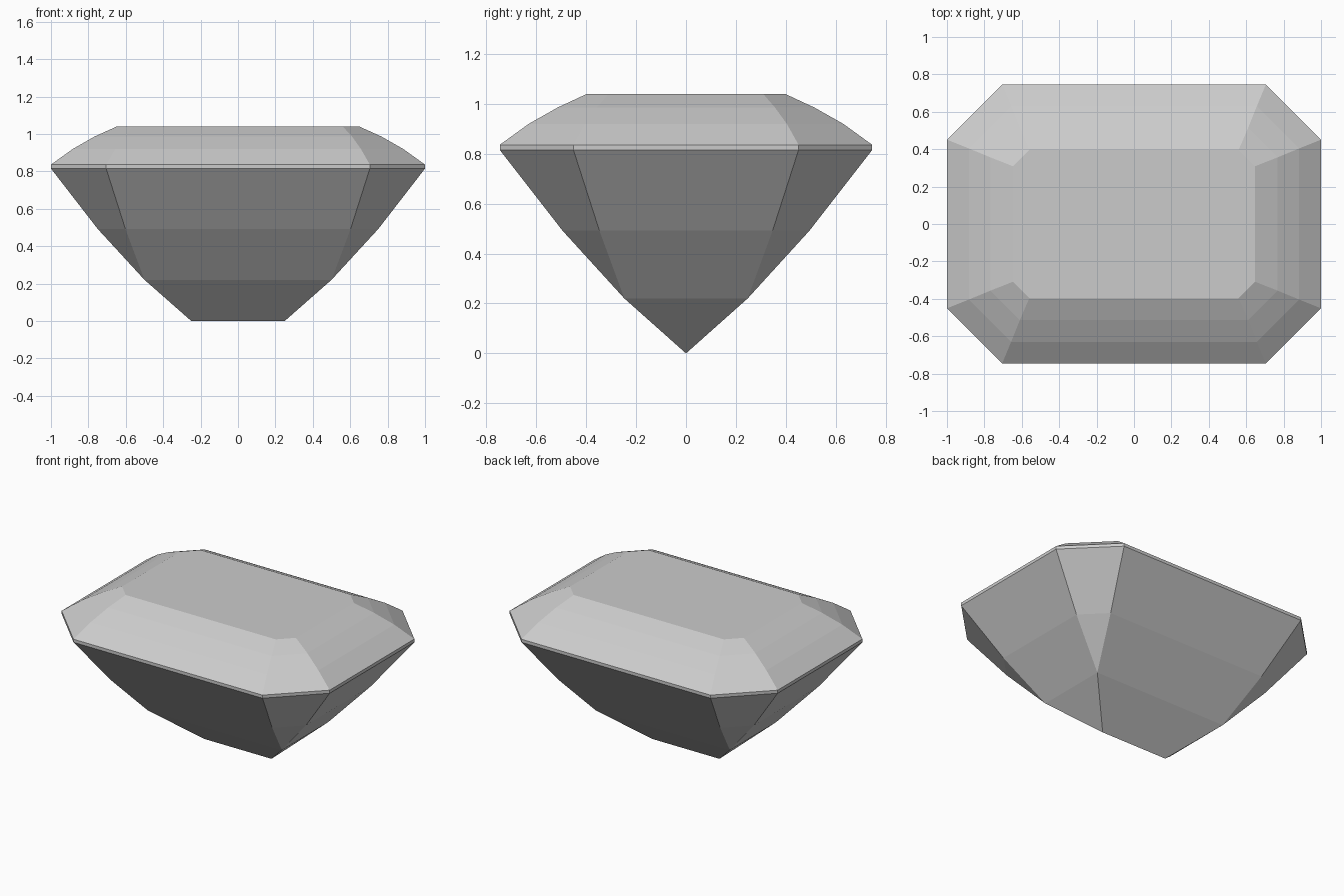
import bpy
import bmesh

if "Cube" in bpy.data.objects:
    bpy.data.objects.remove(bpy.data.objects["Cube"], do_unlink=True)

# One plain grey material
grey = bpy.data.materials.new("light_grey")
grey.use_nodes = True
colour = (0.6, 0.6, 0.6, 1)
grey.diffuse_color = colour
grey.node_tree.nodes["Principled BSDF"].inputs["Base Color"].default_value = colour


def outline(hx, hy, cut):
    """Rectangle with clipped corners, counter-clockwise from above."""
    return [(hx, cut - hy), (hx, hy - cut), (hx - cut, hy), (cut - hx, hy),
            (-hx, hy - cut), (-hx, cut - hy), (cut - hx, -hy), (hx - cut, -hy)]


# Step levels from keel to table: half width, half depth, corner cut, height
levels = [
    (0.25, 0, 0, 0),
    (0.5, 0.247, 0, 0.22),
    (0.75, 0.495, 0.148, 0.492),
    (1, 0.746, 0.295, 0.815),
    (1, 0.746, 0.295, 0.836),
    (0.883, 0.63, 0.226, 0.92),
    (0.767, 0.513, 0.157, 0.986),
    (0.648, 0.397, 0.088, 1.04),
]

# Loft the facets between levels and close the table
bm = bmesh.new()
rings = [[bm.verts.new((x, y, z)) for x, y in outline(hx, hy, cut)]
         for hx, hy, cut, z in levels]
for low, high in zip(rings, rings[1:]):
    for i in range(len(low)):
        j = (i + 1) % len(low)
        bm.faces.new((low[i], low[j], high[j], high[i]))
bm.faces.new(rings[-1])

# Collapse the pointed corner facets and the keel
bmesh.ops.remove_doubles(bm, verts=bm.verts[:], dist=0.0005)
bmesh.ops.recalc_face_normals(bm, faces=bm.faces[:])

mesh = bpy.data.meshes.new("step_cut_gem")
bm.to_mesh(mesh)
bm.free()
mesh.materials.append(grey)
gem = bpy.data.objects.new("step_cut_gem", mesh)
bpy.context.collection.objects.link(gem)
